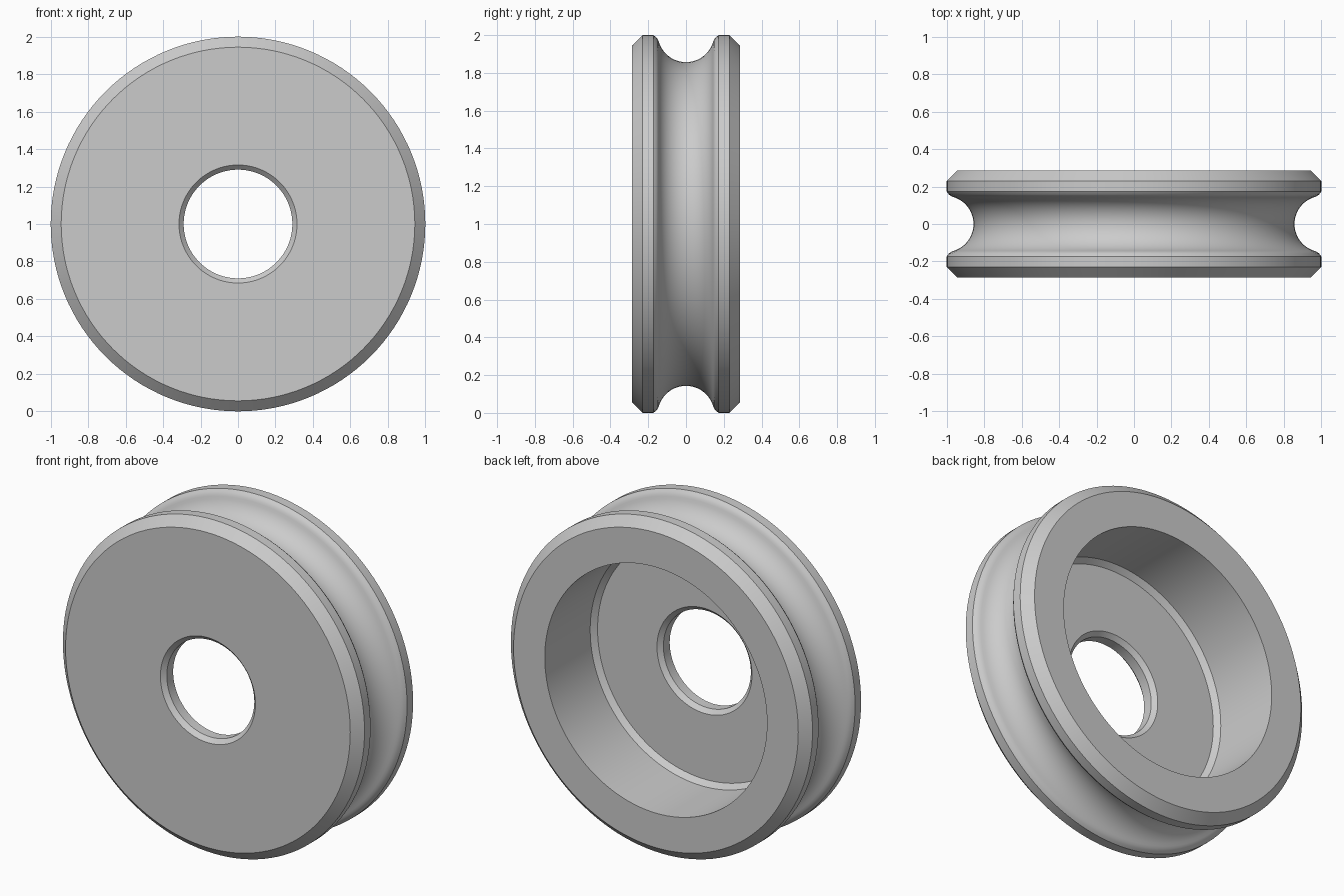
import bpy, bmesh, math
from mathutils import Matrix

cube = bpy.data.objects.get("Cube")
if cube:
    bpy.data.objects.remove(cube, do_unlink=True)

STEPS = 128

# Plain grey metal
metal = bpy.data.materials.new("grey metal")
grey = (0.6, 0.6, 0.6, 1)
metal.diffuse_color = grey
metal.use_nodes = True
metal.node_tree.nodes["Principled BSDF"].inputs["Base Color"].default_value = grey

# Rounded rope groove, as (position along axle, radius)
groove_radius, groove_centre = 0.15, 1.007
limit = math.asin(0.144 / groove_radius)
groove = []
for i in range(25):
    a = -limit + 2 * limit * i / 24
    groove.append((groove_radius * math.sin(a), groove_centre - groove_radius * math.cos(a)))

# Chamfered rims, with a softened lip beside the groove
rim = [(-0.285, 0.944), (-0.23, 1.0), (-0.173, 1.0), (-0.158, 0.989), (-0.149, 0.977)]
outside = rim + groove + [(-y, r) for y, r in reversed(rim)]

# Recess in the back, its chamfered corner, and the chamfered bore
inside = [(0.285, 0.737), (-0.145, 0.737), (-0.175, 0.709),
          (-0.175, 0.315), (-0.2, 0.29), (-0.26, 0.29), (-0.285, 0.315)]
profile = outside + inside

# Revolve the closed profile around the axle
bm = bmesh.new()
rings = []
for s in range(STEPS):
    t = 2 * math.pi * s / STEPS
    rings.append([bm.verts.new((r * math.sin(t), y, 1 + r * math.cos(t))) for y, r in profile])
for s in range(STEPS):
    a, b = rings[s], rings[(s + 1) % STEPS]
    for i in range(len(profile)):
        j = (i + 1) % len(profile)
        bm.faces.new((a[i], a[j], b[j], b[i]))
bmesh.ops.recalc_face_normals(bm, faces=bm.faces)
mesh = bpy.data.meshes.new("pulley_wheel")
bm.to_mesh(mesh)
bm.free()
mesh.materials.append(metal)
wheel = bpy.data.objects.new("pulley_wheel", mesh)
bpy.context.collection.objects.link(wheel)

# Smooth curved surfaces, crisp chamfers
bpy.ops.object.select_all(action="DESELECT")
wheel.select_set(True)
bpy.context.view_layer.objects.active = wheel
bpy.ops.object.shade_smooth_by_angle(angle=math.radians(30))
